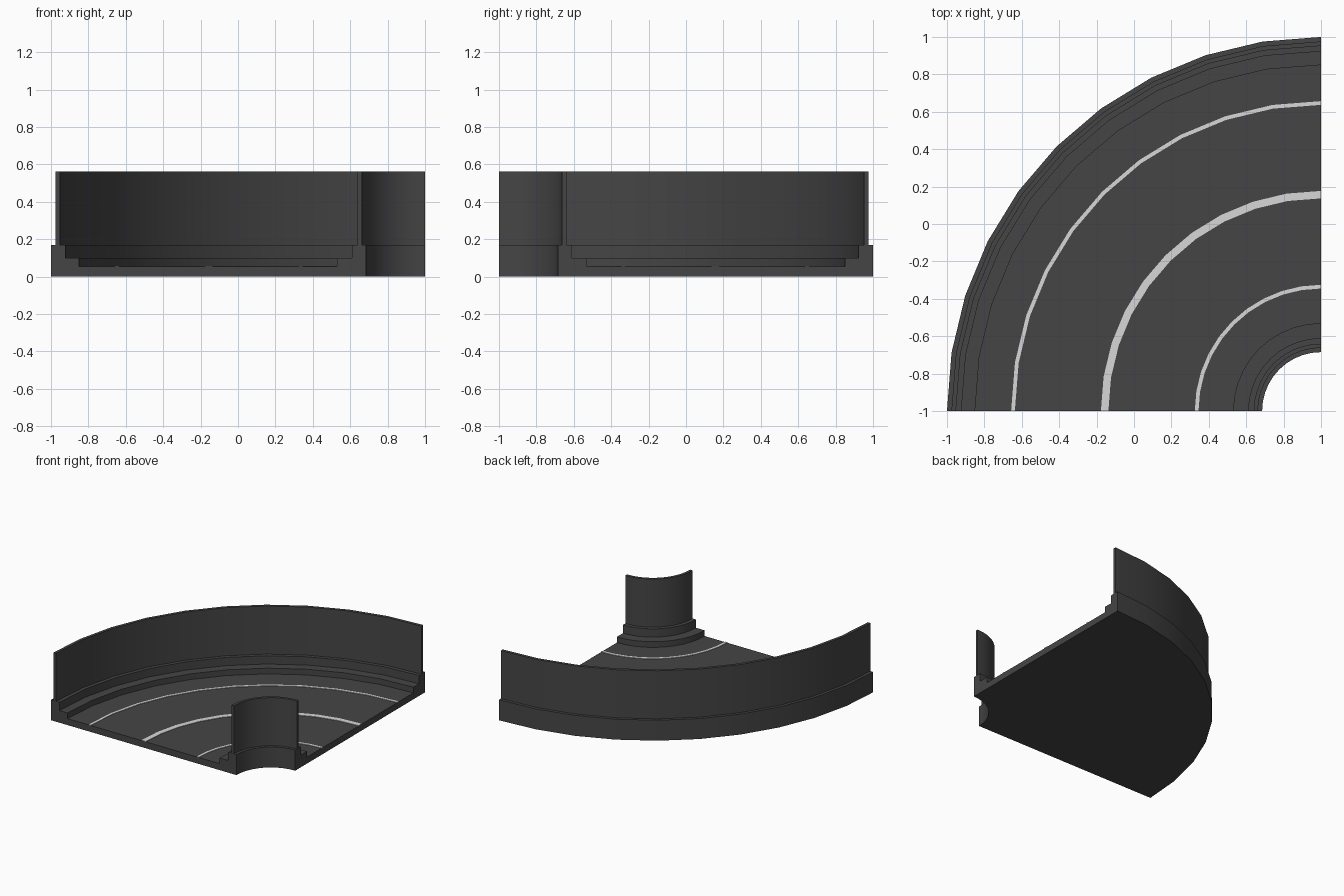
import bpy, bmesh, math

cube = bpy.data.objects.get("Cube")
if cube:
    bpy.data.objects.remove(cube, do_unlink=True)

SEGMENTS = 10
CX, CY = 1.0, -1.0          # centre of the bend
ROAD_Z, STEP_Z, CURB_Z, WALL_Z = 0.053, 0.10, 0.168, 0.563


def material(name, value):
    mat = bpy.data.materials.new(name)
    mat.use_nodes = True
    colour = (value, value, value, 1.0)
    mat.diffuse_color = colour
    bsdf = next(n for n in mat.node_tree.nodes if n.type == "BSDF_PRINCIPLED")
    bsdf.inputs["Base Color"].default_value = colour
    return mat


asphalt = material("dark grey", 0.06)
paint = material("pale grey", 0.68)


def sweep(name, profile, mat):
    """Sweep a closed (radius, z) profile through the quarter bend."""
    bm = bmesh.new()
    rings = []
    for i in range(SEGMENTS + 1):
        a = math.pi / 2 * (1 + i / SEGMENTS)
        rings.append([bm.verts.new((CX + r * math.cos(a), CY + r * math.sin(a), z))
                      for r, z in profile])
    n = len(profile)
    for a, b in zip(rings, rings[1:]):
        for j in range(n):
            k = (j + 1) % n
            bm.faces.new((a[j], a[k], b[k], b[j]))
    bm.faces.new(rings[0])
    bm.faces.new(rings[-1][::-1])
    bmesh.ops.recalc_face_normals(bm, faces=bm.faces)
    mesh = bpy.data.meshes.new(name)
    bm.to_mesh(mesh)
    bm.free()
    mesh.materials.append(mat)
    obj = bpy.data.objects.new(name, mesh)
    bpy.context.collection.objects.link(obj)
    bpy.ops.object.select_all(action="DESELECT")
    obj.select_set(True)
    bpy.context.view_layer.objects.active = obj
    bpy.ops.object.shade_smooth_by_angle(angle=math.radians(30))
    return obj


def band(name, r0, r1, z0, z1, mat):
    return sweep(name, [(r0, z0), (r1, z0), (r1, z1), (r0, z1)], mat)


# Road slab
band("road", 0.47, 1.85, 0.0, ROAD_Z, asphalt)

# Stepped curbs and barrier walls: edge, step foot, step riser, wall faces
for side, edge, foot, riser, w0, w1 in (
        ("outer", 2.0, 1.85, 1.923, 1.952, 1.976),
        ("inner", 0.315, 0.47, 0.39, 0.338, 0.36)):
    sweep(side + "_curb", [(edge, 0), (foot, 0), (foot, STEP_Z), (riser, STEP_Z),
                           (riser, CURB_Z), (edge, CURB_Z)], asphalt)
    band(side + "_wall", w0, w1, CURB_Z, WALL_Z, asphalt)

# Painted lane lines
for name, radius, width in (("outer_line", 1.647, 0.02),
                            ("centre_line", 1.157, 0.04),
                            ("inner_line", 0.665, 0.02)):
    band(name, radius - width / 2, radius + width / 2, ROAD_Z - 0.001, ROAD_Z + 0.004, paint)
